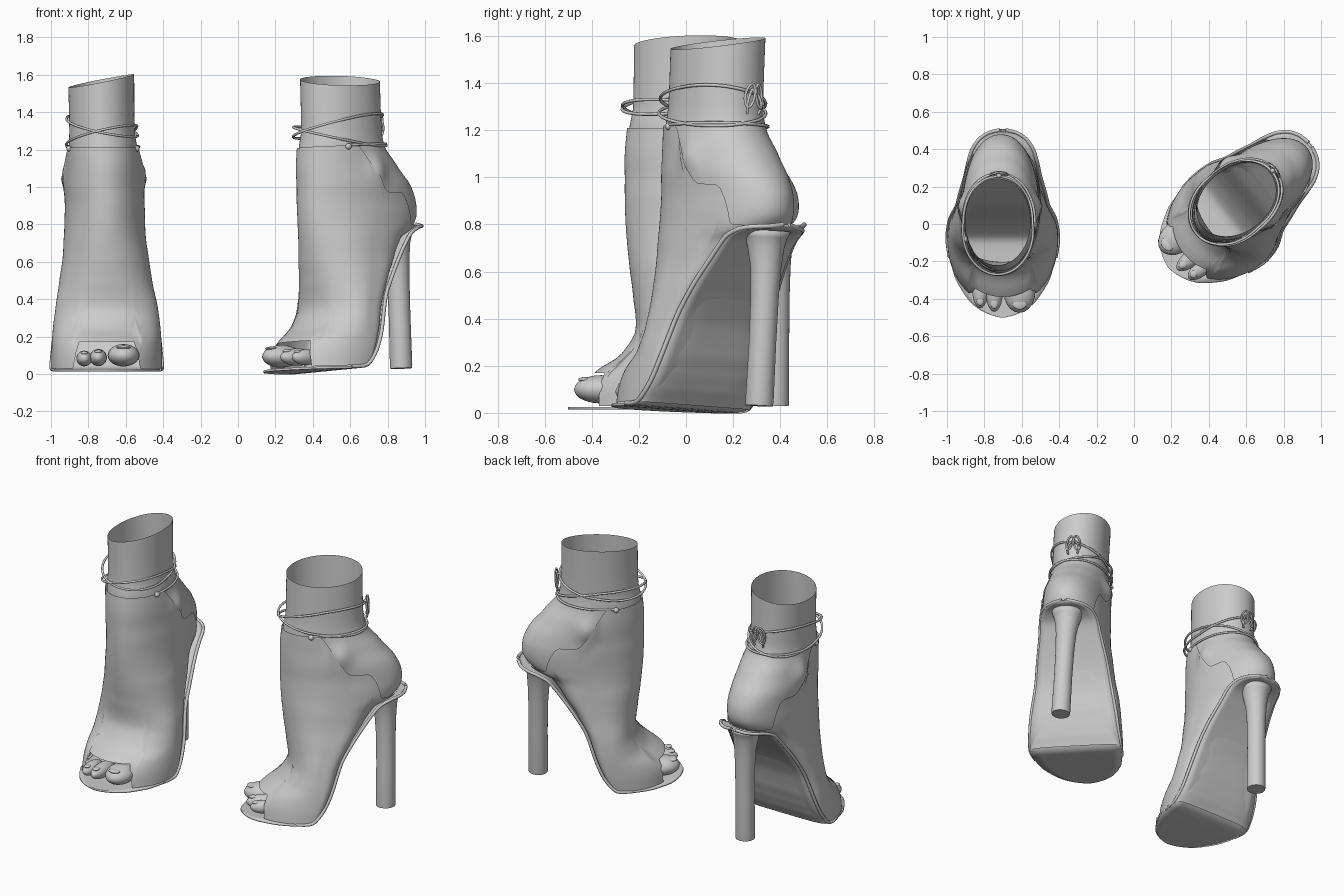
import bpy, bmesh, math

if "Cube" in bpy.data.objects:
    bpy.data.objects.remove(bpy.data.objects["Cube"])

# Horizontal sections of the foot: z, front, widest, back, half width, side shift
SECT = [(.03, -.43, -.10, -.05, .285, 0), (.10, -.42, -.08, -.01, .286, 0), (.17, -.38, -.06, .02, .283, 0),
        (.25, -.265, -.05, .05, .277, 0), (.35, -.205, -.04, .08, .264, 0), (.50, -.215, 0, .15, .238, -.005),
        (.62, -.23, .02, .23, .22, -.005), (.72, -.24, .05, .31, .21, -.01), (.78, -.245, .07, .43, .206, -.01),
        (.84, -.248, .09, .475, .205, -.01), (.92, -.25, .09, .475, .202, -.01), (1.0, -.25, .08, .44, .2, -.015),
        (1.1, -.25, .05, .355, .193, -.015), (1.21, -.24, .01, .265, .183, -.02),
        (1.3, -.225, .01, .245, .175, -.025), (1.62, -.22, .01, .24, .177, -.03)]
# Sole centre line: run, height, half width
SOLE = [(-.5, .02, .01), (-.488, .02, .06), (-.46, .02, .12), (-.41, .02, .18), (-.3, .02, .25), (-.18, .02, .283),
        (-.08, .03, .297), (-.01, .11, .29), (.04, .22, .277), (.1, .4, .245), (.175, .53, .225), (.26, .65, .2),
        (.33, .735, .185), (.4, .77, .163), (.455, .78, .125), (.488, .785, .075), (.503, .795, .015)]


def smooth(a, b, x):
    t = min(1, max(0, (x - a) / (b - a)))
    return t * t * (3 - 2 * t)


def hermite(rows, keys, x):
    """Smooth lookup through the rows at parameter x."""
    n = len(rows)
    i = 0
    while i < n - 2 and x > keys[i + 1]:
        i += 1
    h = keys[i + 1] - keys[i]
    t = min(1, max(0, (x - keys[i]) / h))

    def slope(j, c):
        a, b = max(j - 1, 0), min(j + 1, n - 1)
        return (rows[b][c] - rows[a][c]) / (keys[b] - keys[a]) * .8
    return [(2*t**3 - 3*t*t + 1) * rows[i][c] + (t**3 - 2*t*t + t) * h * slope(i, c)
            + (3*t*t - 2*t**3) * rows[i + 1][c] + (t**3 - t*t) * h * slope(i + 1, c)
            for c in range(len(rows[0]))]


def spow(x, e):
    return math.copysign(abs(x) ** e, x)


def section(z, a, off=0):
    _, vf, vc, vb, w, uc = hermite(SECT, [s[0] for s in SECT], z)
    c, s = math.cos(a), math.sin(a)
    if s > 0:
        e = 2 / (4.5 - 2.4 * smooth(.5, .85, z))
        u, v = (w + off) * spow(c, e), vc + (vb + off - vc) * spow(s, e)
    else:
        u, v = (w + off) * c, vc + (vc - vf + off) * s
    # Ankle bone swelling
    u += math.copysign(.03, c) * abs(c) * math.exp(-((v - .1) / .06) ** 2 - ((z - 1.08) / .07) ** 2)
    return uc + u, v, z


def build_shoe(side, place):
    def finish(name, bm, thick=0):
        bmesh.ops.recalc_face_normals(bm, faces=bm.faces)
        me = bpy.data.meshes.new(name)
        bm.to_mesh(me)
        bm.free()
        ob = bpy.data.objects.new(f"{side}_{name}", me)
        bpy.context.collection.objects.link(ob)
        me.shade_smooth()
        if thick:
            m = ob.modifiers.new("thickness", 'SOLIDIFY')
            m.thickness, m.offset = thick, 0
        return ob

    def grid(name, rows, closed=True, thick=0, caps=()):
        bm = bmesh.new()
        vs = [[bm.verts.new(place(*p)) for p in r] for r in rows]
        n = len(rows[0])
        for r0, r1 in zip(vs, vs[1:]):
            for j in range(n if closed else n - 1):
                k = (j + 1) % n
                bm.faces.new((r0[j], r0[k], r1[k], r1[j]))
        for c in caps:
            bm.faces.new(vs[c])
        return finish(name, bm, thick)

    def ball(name, c, r):
        bm = bmesh.new()
        bmesh.ops.create_uvsphere(bm, u_segments=20, v_segments=12, radius=1)
        for v in bm.verts:
            v.co = place(*[c[i] + v.co[i] * r[i] for i in range(3)])
        return finish(name, bm)

    def cord(name, pts, r=.007, closed=False):
        cu = bpy.data.curves.new(name, 'CURVE')
        cu.dimensions, cu.bevel_depth, cu.bevel_resolution = '3D', r, 2
        cu.use_fill_caps = True
        sp = cu.splines.new('POLY')
        sp.points.add(len(pts) - 1)
        for p, q in zip(sp.points, pts):
            p.co = (*place(*q), 1)
        sp.use_cyclic_u = closed
        ob = bpy.data.objects.new(f"{side}_{name}", cu)
        bpy.context.collection.objects.link(ob)

    N = 96
    ang = [2 * math.pi * i / N for i in range(N)]

    # Skin of foot and ankle, open at the slanted top
    def top(a):
        return 1.567 + .035 * math.cos(a) + .008 * math.sin(a)
    grid("foot_skin", [[section(.2 + (top(a) - .2) * t / 60, a) for a in ang] for t in range(61)])

    # Shoe upper: open toe, cut away round ankle bones and heel
    def low(a):
        return .03 + (.14 * (1 - smooth(.52, .6, abs(math.cos(a)))) if math.sin(a) < 0 else 0)

    def high(a):
        s = math.sin(a)
        return 1.21 - .25 * smooth(-.12, .18, s) - .17 * smooth(.45, .7, s)
    grid("shoe_upper", [[section(low(a) + (high(a) - low(a)) * t / 50, a, .01) for a in ang] for t in range(51)])

    # Toes and nails
    for u, v, z, r, ln in ((.09, -.36, .1, .085, .115), (-.045, -.36, .088, .046, .11), (-.12, -.36, .083, .042, .09)):
        ball("toe", (u, v, z), (r, ln, min(r, .06)))
        ball("toenail", (u, v - ln * .6, z + min(r, .06) * .7), (r * .45, ln * .25, .01))

    # Sole: flat under the ball, climbing the arch to the heel seat
    keys = list(range(len(SOLE)))
    path = [hermite(SOLE, keys, i / 4) for i in range(4 * (len(SOLE) - 1) + 1)]
    grid("sole", [[(w * k / 5, v, z) for k in range(-5, 6)] for v, z, w in path], False, .012)
    for s in (-1, 1):
        cord("sole_welt", [(s * w, v, z + .004) for v, z, w in path if v > -.2], .01)

    # Heel post flaring into the seat
    prof = [(.03, .058, .378), (.05, .06, .378), (.3, .058, .38), (.5, .06, .38), (.62, .066, .378),
            (.7, .078, .372), (.745, .09, .37), (.772, .105, .37)]
    heel = grid("heel_post", [[(r * math.cos(a), v + r * math.sin(a), z) for a in ang[::3]]
                              for z, r, v in prof], caps=(0, -1))
    heel.data.polygons[-2].use_smooth = False

    # Ankle cords: two crossing loops and a rear band
    def ring(a, b, c, arc, grow):
        out = []
        for t in arc:
            z = a + b * math.sin(t) + c * math.cos(t)
            u, v, _ = section(z, t, .01 + grow * max(0, -math.sin(t)))
            out.append((u, v, z))
        return out
    cord("ankle_cord", ring(1.325, .035, -.045, ang, .035), closed=True)
    cord("ankle_cord", ring(1.27, -.035, .05, ang, .035), closed=True)
    cord("rear_band", ring(1.215, .01, 0, [-.4 + i * (math.pi + .8) / 60 for i in range(61)], 0))
    for s in (-1, 1):
        ball("cord_knot", (s * .18 - .02, -.08, 1.205), (.016, .018, .016))

    # Bow at the back
    ball("bow_knot", (-.02, .258, 1.365), (.013, .013, .013))
    for s in (-1, 1):
        loop = [(-.02 + s * (.024 + .02 * math.cos(t) - .008 * math.sin(t)), .262 + .015 * math.sin(t / 2),
                 1.345 + .05 * math.sin(t)) for t in [2 * math.pi * i / 20 for i in range(20)]]
        cord("bow_loop", loop, .006, True)
        cord("bow_tail", [(-.02 + s * (.012 + .025 * math.sin(t * .4)), .262 + .01 * math.sin(t * .5),
                           1.365 - .016 * t) for t in range(7)], .006)


# One shoe faces forward; its mirror image is turned outward and rolled a little
build_shoe("first", lambda u, v, z: (-.702 + u, v, z))
ca, sa = math.cos(math.radians(38)), math.sin(math.radians(38))


def turned(u, v, z):
    r = u + .06 * (z - .7)
    return .55 + v * ca - r * sa, .11 + v * sa + r * ca, z - .06 * u


build_shoe("second", turned)
